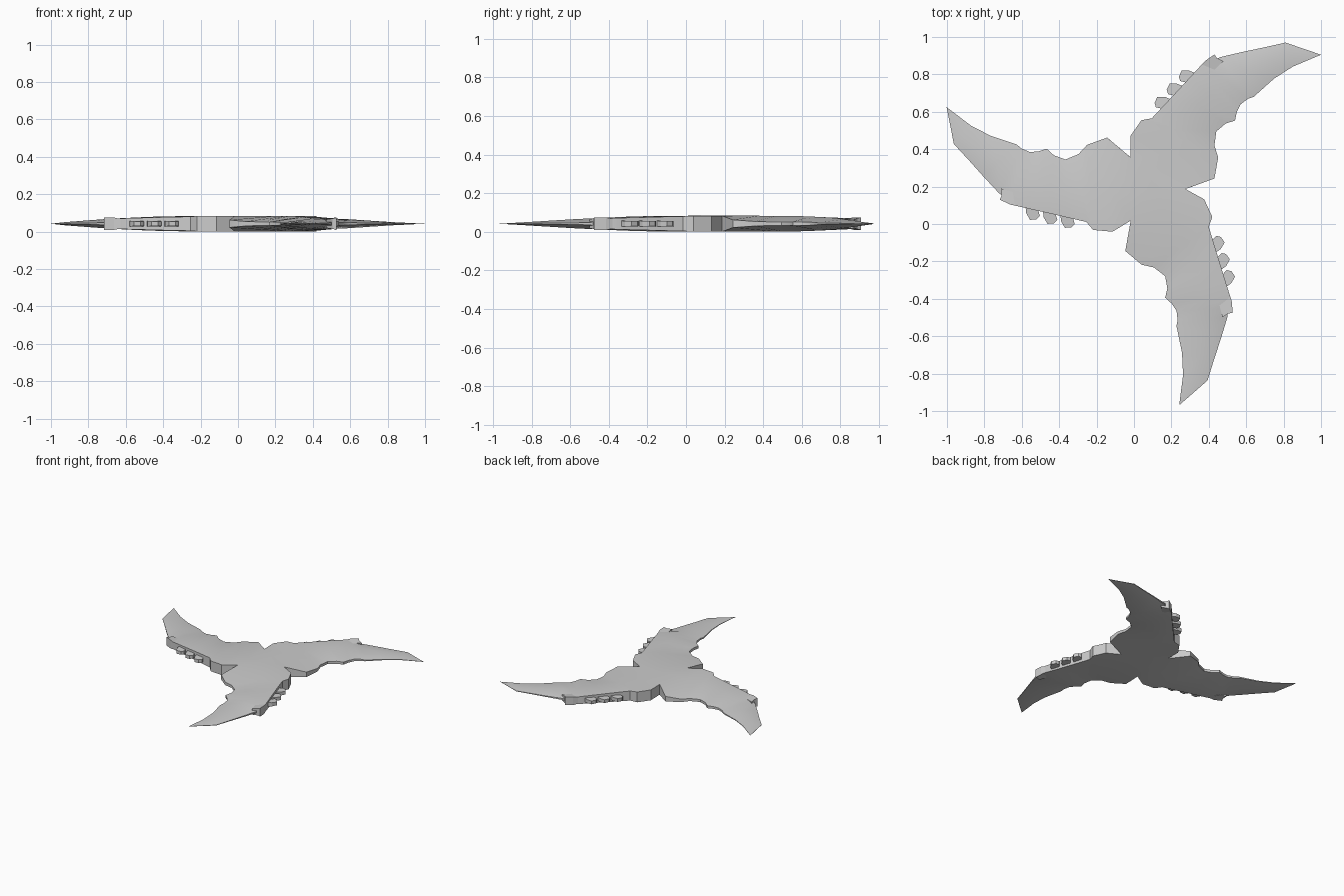
import bpy, bmesh, math
from mathutils import Vector, Matrix

if "Cube" in bpy.data.objects:
    bpy.data.objects.remove(bpy.data.objects["Cube"])

CENTRE = Vector((0.08, 0.187, 0))
MID = 0.042
TURNS = [Matrix.Translation(CENTRE) @ Matrix.Rotation(math.radians(120 * k), 4, 'Z')
         @ Matrix.Translation(-CENTRE) for k in range(3)]

# One blade as stations: spine x, y, concave edge x, y, spine and edge half thickness
STATIONS = [
    (-0.0175, 0.356, 0.275, 0.187, 0.041, 0.041),
    (-0.02, 0.47, 0.43, 0.243, 0.041, 0.020),
    (0.04, 0.555, 0.45, 0.355, 0.041, 0.012),
    (0.095, 0.565, 0.43, 0.42, 0.038, 0.010),
    (0.17, 0.645, 0.44, 0.495, 0.036, 0.010),
    (0.24, 0.72, 0.49, 0.537, 0.033, 0.010),
    (0.30, 0.785, 0.54, 0.553, 0.031, 0.010),
    (0.36, 0.85, 0.55, 0.60, 0.028, 0.009),
    (0.42, 0.87, 0.57, 0.64, 0.020, 0.008),
    (0.46, 0.892, 0.61, 0.67, 0.006, 0.007),
    (0.58, 0.92, 0.64, 0.68, 0.004, 0.005),
    (0.69, 0.943, 0.75, 0.778, 0.003, 0.003),
    (0.81, 0.97, 0.85, 0.842, 0.002, 0.002),
    (1.0, 0.905, 1.0, 0.905, 0, 0),
]
TAPER = [(0, 0.0415), (0.38, 0.041), (0.55, 0.037), (0.78, 0.026), (1.17, 0)]


def ridge_height(p):
    r = (p - CENTRE).length
    for (r0, h0), (r1, h1) in zip(TAPER, TAPER[1:]):
        if r <= r1:
            return h0 + (h1 - h0) * (r - r0) / (r1 - r0)
    return 0


def finish(bm, name, smooth=None):
    bmesh.ops.remove_doubles(bm, verts=bm.verts, dist=0.0008)
    bmesh.ops.recalc_face_normals(bm, faces=bm.faces)
    me = bpy.data.meshes.new(name)
    bm.to_mesh(me)
    bm.free()
    ob = bpy.data.objects.new(name, me)
    bpy.context.collection.objects.link(ob)
    if smooth:
        bpy.context.view_layer.objects.active = ob
        ob.select_set(True)
        bpy.ops.object.shade_smooth_by_angle(angle=math.radians(smooth))
        ob.select_set(False)


def slab(name, points, turn):
    # prism about the mid plane; each point is x, y, half height
    bm = bmesh.new()
    top = [bm.verts.new(turn @ Vector((x, y, MID + h))) for x, y, h in points]
    low = [bm.verts.new(turn @ Vector((x, y, MID - h))) for x, y, h in points]
    bm.faces.new(top)
    bm.faces.new(low[::-1])
    n = len(points)
    for i in range(n):
        j = (i + 1) % n
        bm.faces.new((top[i], low[i], low[j], top[j]))
    finish(bm, name)


# Blades, joined at the hub
bm = bmesh.new()
for turn in TURNS:
    def vert(p, h):
        return bm.verts.new(turn @ Vector((p.x, p.y, MID + h)))

    rows = []
    for sx, sy, ex, ey, hs, he in STATIONS:
        spine, edge = Vector((sx, sy, 0)), Vector((ex, ey, 0))
        ridge = spine.lerp(edge, 0.42)
        hr = max(ridge_height(ridge), 0)
        ring = [(spine, hs), (ridge, hr), (edge, he)]
        rows.append([vert(p, h) for p, h in ring] + [vert(p, -h) for p, h in ring[::-1]])
    for a, b in zip(rows, rows[1:]):
        for i in range(6):
            j = (i + 1) % 6
            bm.faces.new((a[i], a[j], b[j], b[i]))
    # hub wedge above and below
    for s, ids in ((1, (0, 1, 2)), (-1, (3, 4, 5))):
        bm.faces.new([vert(CENTRE, s * 0.0415)] + [rows[0][i] for i in ids])
finish(bm, "blades", 30)

# Knobs along each spine and the block at the spine's end
PEG = [(0.11, 0.648, 0.013), (0.125, 0.68, 0.013), (0.165, 0.68, 0.014),
       (0.20, 0.665, 0.016), (0.155, 0.615, 0.016), (0.117, 0.624, 0.013)]
BLOCK = [(0.355, 0.845, 0.025), (0.38, 0.872, 0.033), (0.43, 0.906, 0.033),
         (0.443, 0.888, 0.028), (0.478, 0.87, 0.023), (0.43, 0.825, 0.026)]
for k, turn in enumerate(TURNS):
    for i in range(3):
        slab(f"spine_knob_{k}_{i}", [(x + 0.065 * i, y + 0.07 * i, h) for x, y, h in PEG], turn)
    slab(f"spine_end_block_{k}", BLOCK, turn)
